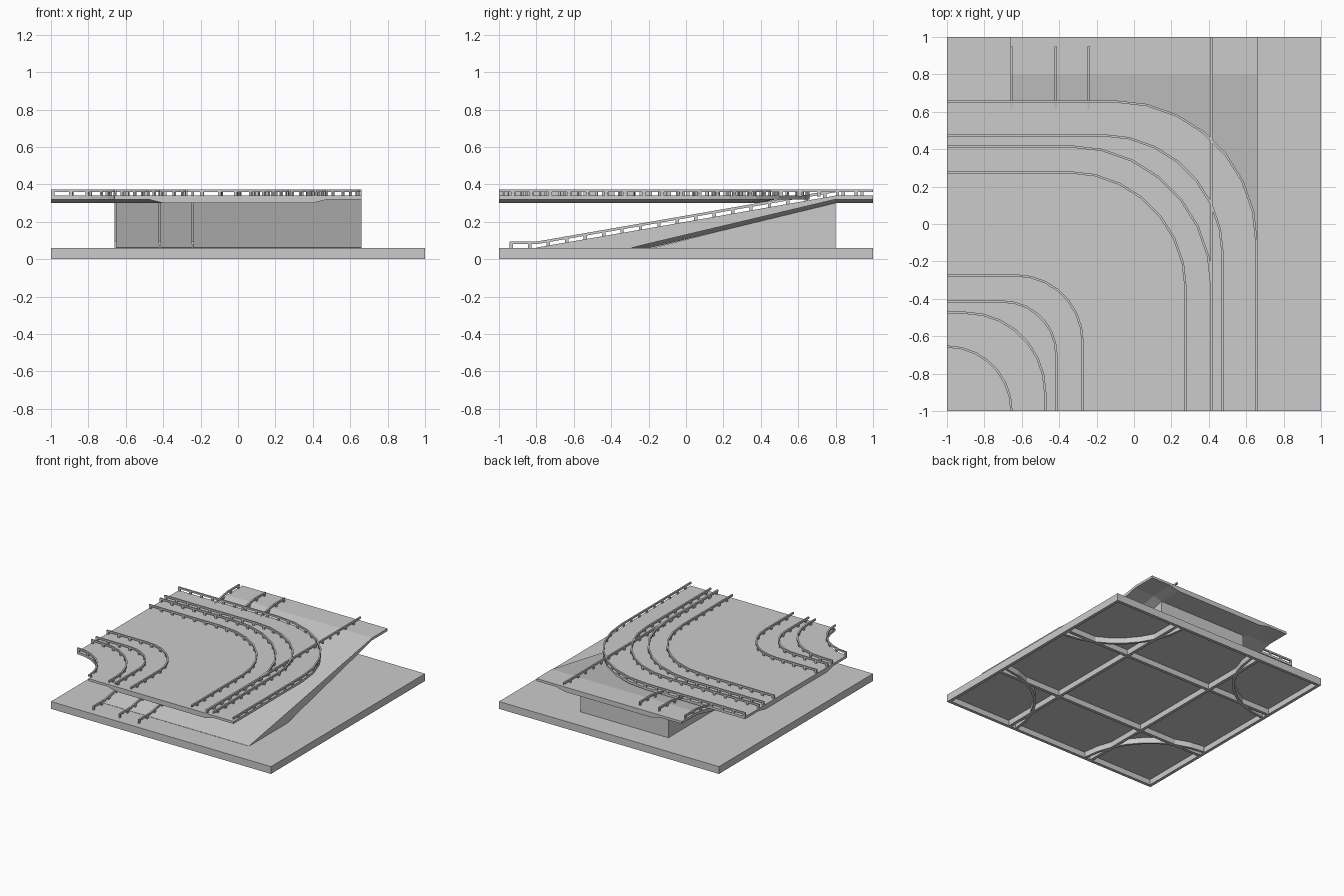
import bpy, bmesh, math
from mathutils import Vector

if "Cube" in bpy.data.objects:
    bpy.data.objects.remove(bpy.data.objects["Cube"])

DECK = 0.34


def make(name, verts, faces):
    me = bpy.data.meshes.new(name)
    me.from_pydata(verts, [], faces)
    bm = bmesh.new()
    bm.from_mesh(me)
    bmesh.ops.recalc_face_normals(bm, faces=bm.faces)
    bm.to_mesh(me)
    bm.free()
    ob = bpy.data.objects.new(name, me)
    bpy.context.collection.objects.link(ob)
    return ob


def sweep(sections, closed=False):
    """Join equal-length closed cross-sections into a tube."""
    n, m = len(sections[0]), len(sections)
    verts = [tuple(p) for s in sections for p in s]
    faces = []
    for i in range(m if closed else m - 1):
        k = (i + 1) % m
        for j in range(n):
            j2 = (j + 1) % n
            faces.append((i * n + j, i * n + j2, k * n + j2, k * n + j))
    if not closed:
        faces += [tuple(range(n)), tuple((m - 1) * n + j for j in range(n))]
    return verts, faces


def ribbon(pts, w, z0, z1):
    """Upright bar of width w following a path, from z0 to z1 above it."""
    secs = []
    for i, p in enumerate(pts):
        a, b = pts[max(i - 1, 0)], pts[min(i + 1, len(pts) - 1)]
        t = (b - a).to_2d().normalized()
        s = Vector((-t.y, t.x, 0)) * w / 2
        secs.append([p + s + Vector((0, 0, z0)), p - s + Vector((0, 0, z0)),
                     p - s + Vector((0, 0, z1)), p + s + Vector((0, 0, z1))])
    return sweep(secs)


def turn(offset, centre, z=DECK, seg=7):
    """Path from the left edge round to the front edge."""
    r = offset - centre
    pts = [Vector((-1, offset, z))]
    for i in range(seg + 1):
        a = math.pi / 2 * (1 - i / seg)
        pts.append(Vector((centre + r * math.cos(a), centre + r * math.sin(a), z)))
    if centre <= -1:
        pts[0].x -= 0.0005
    pts.append(Vector((offset, -1, z)))
    if centre <= -1:
        pts[-1].y -= 0.0005
    return pts


def guard_rail(name, pts, step=0.1):
    """Top bar carried by evenly spaced posts."""
    verts, faces = ribbon(pts, 0.012, 0.018, 0.032)
    left = 0.01
    for a, b in zip(pts, pts[1:]):
        d, length = (b - a).normalized(), (b - a).length
        while left < length:
            p = a + d * left
            e = d * 0.009
            v, f = ribbon([p - e, p + e], 0.01, -0.004, 0.02)
            faces += [tuple(i + len(verts) for i in q) for q in f]
            verts += v
            left += step
        left -= length
    make(name, verts, faces)


# Base: hollow tile with an open underside
def ring(h, z):
    return [(-h, -h, z), (h, -h, z), (h, h, z), (-h, h, z)]


v, f = sweep([ring(0.975, 0.045), ring(0.975, 0), ring(1, 0), ring(1, 0.06)])
make("base_tile", v, f)

# Stiffening ribs under the base
for k in (-0.4, 0.4):
    make("base_rib_y", *ribbon([Vector((k, -0.98, 0)), Vector((k, 0.98, 0))], 0.025, 0.0, 0.05))
    make("base_rib_x", *ribbon([Vector((-0.98, k, 0)), Vector((0.98, k, 0))], 0.025, 0.0, 0.05))
for sx in (-1, 1):
    for sy in (-1, 1):
        arc = []
        for i in range(9):
            a = math.pi / 2 * (0.03 + 0.94 * i / 8)
            arc.append(Vector((sx * (1 - 0.66 * math.cos(a)), sy * (1 - 0.66 * math.sin(a)), 0)))
        make("base_rib_arc", *ribbon(arc, 0.02, 0.0, 0.05))

# Ramp: stations of (y, top, edge underside, centre underside)
secs = []
for y, top, edge, mid in ((-0.8, 0.062, 0.058, 0.058), (-0.3, 0.148, 0.058, 0.058),
                          (-0.2, 0.165, 0.083, 0.058), (0.8, DECK, 0.32, 0.30),
                          (1.0, DECK, 0.32, 0.30)):
    secs.append([(-0.66, y, top), (0.66, y, top), (0.66, y, edge), (0.48, y, edge),
                 (0.4, y, mid), (-0.4, y, mid), (-0.48, y, edge), (-0.66, y, edge)])
make("ramp", *sweep(secs))

# Solid support wedge below the ramp
make("ramp_support", *sweep([[(x, -0.2, 0.055), (x, 0.8, 0.055), (x, 0.8, 0.305)]
                             for x in (-0.4, 0.4)]))

# Elevated curved deck with stepped underside
profile = [(0.66, -0.1, DECK), (0.66, -0.1, 0.32), (0.48, -0.17, 0.32), (0.4, -0.34, 0.30),
           (-0.4, -0.7, 0.30), (-0.48, -0.9, 0.32), (-0.66, -1, 0.32), (-0.66, -1, DECK)]
lines = [turn(o, c, z) for o, c, z in profile]
make("curved_deck", *sweep([list(s) for s in zip(*lines)]))

# Guard rails round the curve
for o, c in ((0.655, -0.1), (0.475, -0.17), (0.415, -0.34), (0.277, -0.35),
             (-0.275, -0.63), (-0.415, -0.7), (-0.475, -0.9), (-0.655, -1)):
    guard_rail("curve_rail", turn(o, c))

# Straight rail crossing the deck
guard_rail("straight_rail", [Vector((0.413, -1, DECK)), Vector((0.413, 1, DECK))])

# Rails climbing the ramp
for x in (-0.655, -0.418, -0.242):
    guard_rail("ramp_rail", [Vector((x, y, z)) for y, z in
                             ((-0.945, 0.062), (-0.8, 0.062), (0.8, DECK), (0.95, DECK))])
